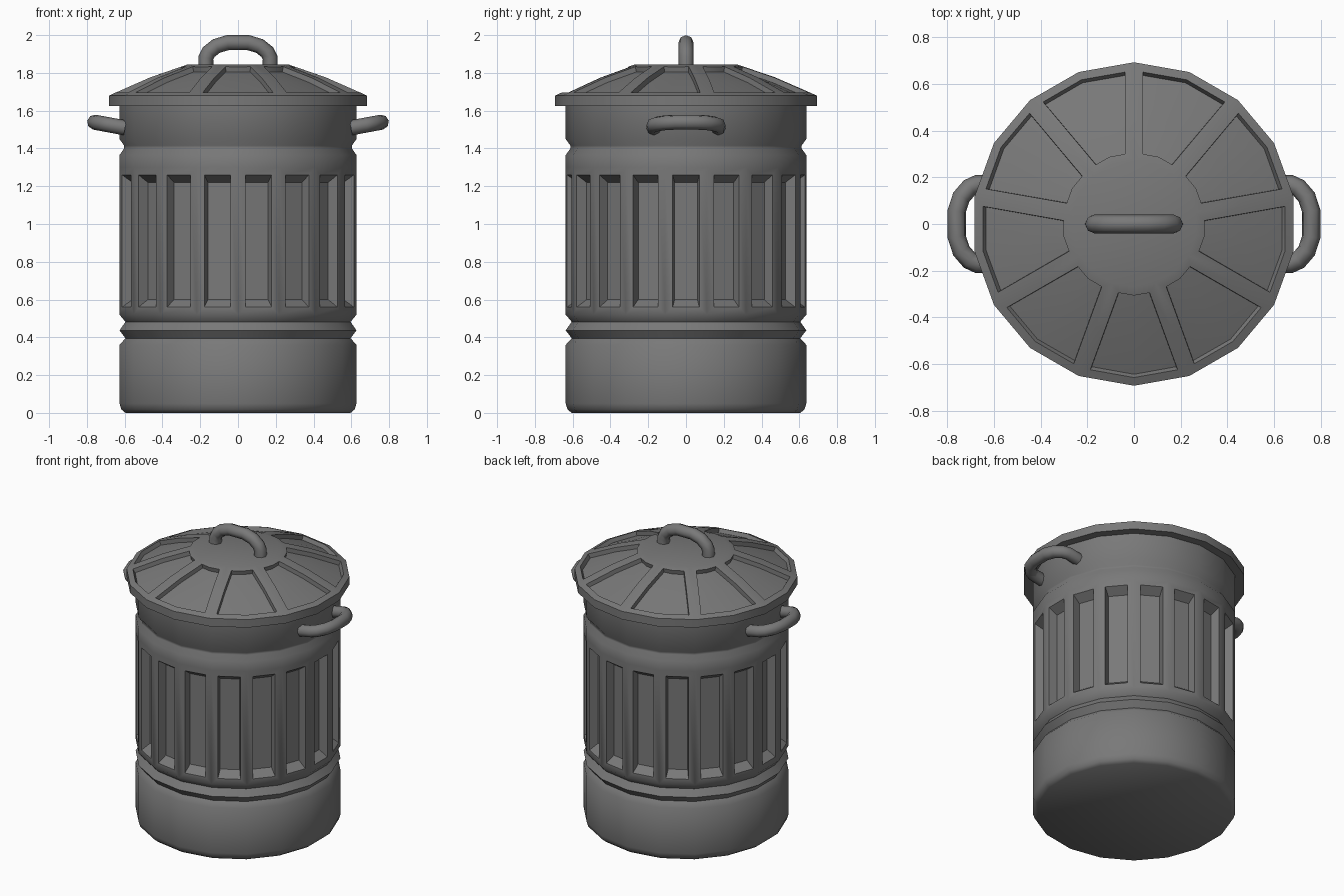
import bpy, bmesh, math
from mathutils import Vector

SIDES = 18

if "Cube" in bpy.data.objects:
    bpy.data.objects.remove(bpy.data.objects["Cube"])

metal = bpy.data.materials.new("dull_grey_metal")
metal.use_nodes = True
metal.diffuse_color = (0.19, 0.19, 0.19, 1)
metal.node_tree.nodes["Principled BSDF"].inputs["Base Color"].default_value = (0.19, 0.19, 0.19, 1)


def lathe(profile):
    """Closed faceted solid of revolution; returns the bmesh and its side faces by ring."""
    bm = bmesh.new()
    loops = []
    for r, z in profile:
        angles = [2 * math.pi * k / SIDES - math.pi / 2 for k in range(SIDES)]
        loops.append([bm.verts.new((r * math.cos(a), r * math.sin(a), z)) for a in angles])
    rings = []
    for low, high in zip(loops, loops[1:]):
        rings.append([bm.faces.new((low[k], low[(k + 1) % SIDES], high[(k + 1) % SIDES], high[k]))
                      for k in range(SIDES)])
    bm.faces.new(loops[0][::-1])
    bm.faces.new(loops[-1])
    bm.normal_update()
    return bm, rings


def smooth(obj, degrees):
    bpy.ops.object.select_all(action='DESELECT')
    obj.select_set(True)
    bpy.context.view_layer.objects.active = obj
    bpy.ops.object.shade_smooth_by_angle(angle=math.radians(degrees))


def finish(bm, name):
    mesh = bpy.data.meshes.new(name)
    bm.to_mesh(mesh)
    bm.free()
    mesh.materials.append(metal)
    obj = bpy.data.objects.new(name, mesh)
    bpy.context.collection.objects.link(obj)
    smooth(obj, 45)


# Body with a rounded foot, double lower groove, fluted wall and upper groove
R = 0.637
PANEL_RING = 7
bm, rings = lathe([(0.605, 0), (0.627, 0.018), (R, 0.05), (R, 0.36), (0.605, 0.395),
                   (R, 0.437), (0.605, 0.482), (R, 0.52), (R, 1.30), (R, 1.365),
                   (0.612, 1.4), (0.612, 1.415), (R, 1.45), (R, 1.64)])
flutes = rings[PANEL_RING]
bmesh.ops.inset_individual(bm, faces=flutes, thickness=0.04, use_even_offset=True)
bm.normal_update()
bmesh.ops.inset_individual(bm, faces=flutes, thickness=0.01, depth=-0.055, use_even_offset=True)
for face in flutes:
    middle = face.calc_center_median().z
    for v in face.verts:
        v.co.z += 0.03 if v.co.z < middle else -0.03
finish(bm, "bin_body")

# Lid with a rim and nine sunken panels between radial ribs
bm, rings = lathe([(0.693, 1.625), (0.693, 1.68), (0.47, 1.777), (0.27, 1.845)])
for p in range(9):
    panel = [ring[k] for ring in rings[1:] for k in range(SIDES) if (k + 1) // 2 % 9 == p]
    bmesh.ops.inset_region(bm, faces=panel, thickness=0.038, use_even_offset=True)
    bm.normal_update()
    bmesh.ops.inset_region(bm, faces=panel, thickness=0.003, depth=-0.028, use_even_offset=True)
    bm.normal_update()
finish(bm, "lid")


# Arched tube handles
def handle(name, origin, across, out):
    half = [(0.17, -0.03), (0.17, 0.04), (0.155, 0.07), (0.115, 0.102), (0.055, 0.12)]
    arch = [(-w, h) for w, h in half] + [(w, h) for w, h in reversed(half)]
    curve = bpy.data.curves.new(name, 'CURVE')
    curve.dimensions = '3D'
    curve.bevel_depth = 0.04
    curve.bevel_resolution = 2
    curve.use_fill_caps = True
    spline = curve.splines.new('POLY')
    spline.points.add(len(arch) - 1)
    for point, (w, h) in zip(spline.points, arch):
        point.co = (*(Vector(origin) + Vector(across) * w + Vector(out) * h), 1)
    curve.materials.append(metal)
    obj = bpy.data.objects.new(name, curve)
    bpy.context.collection.objects.link(obj)
    bpy.ops.object.select_all(action='DESELECT')
    obj.select_set(True)
    bpy.context.view_layer.objects.active = obj
    bpy.ops.object.convert(target='MESH')
    smooth(bpy.context.view_layer.objects.active, 50)


handle("lid_handle", (0, 0, 1.84), (1, 0, 0), (0, 0, 1))
for side, name in ((1, "left_handle"), (-1, "right_handle")):
    handle(name, (side * 0.63, 0, 1.515), (0, 1, 0), (side * 1.08, 0, 0.2))
